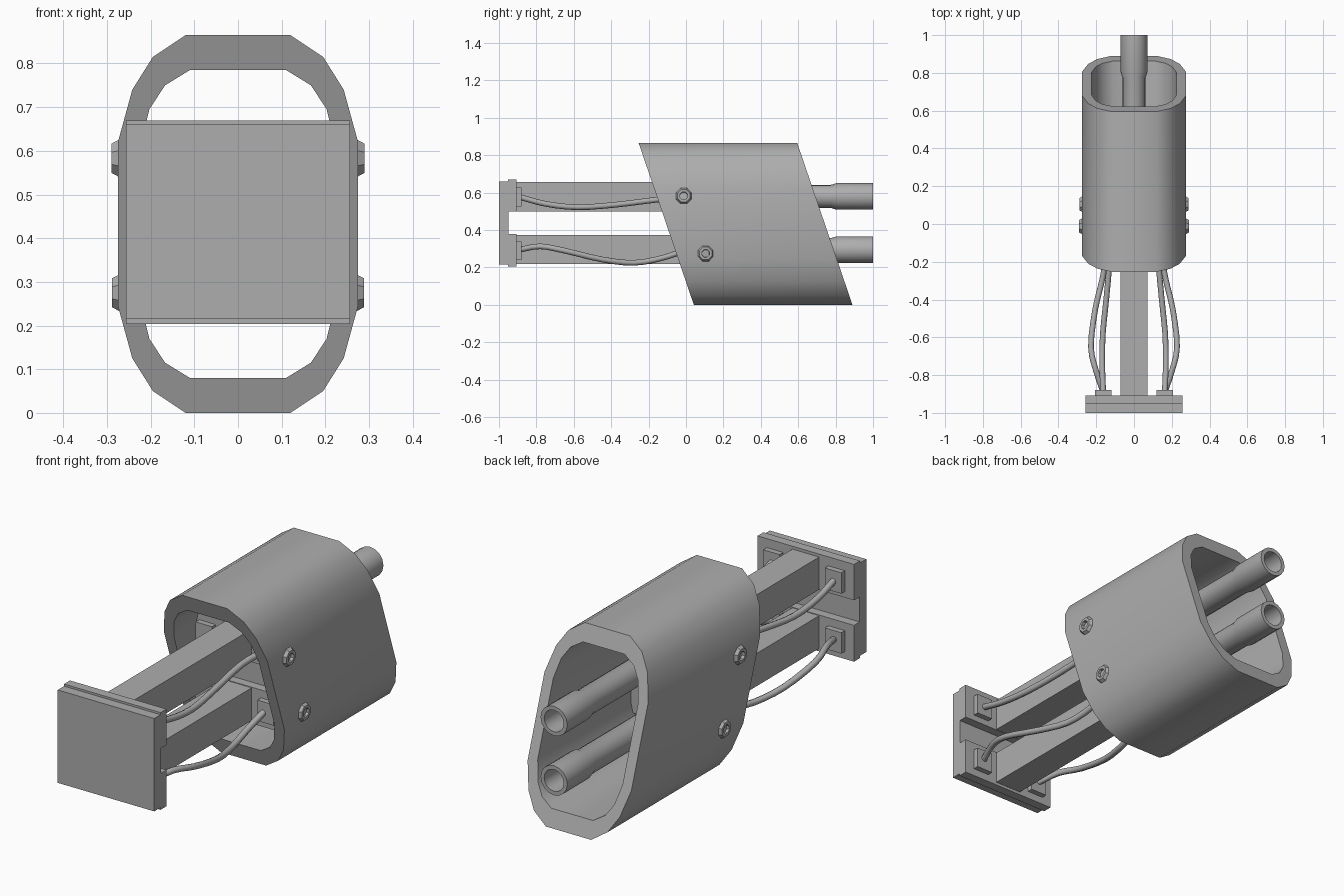
import bpy, bmesh, math
from mathutils import Vector

if "Cube" in bpy.data.objects:
    bpy.data.objects.remove(bpy.data.objects["Cube"])

grey = bpy.data.materials.new("dark_grey")
grey.diffuse_color = (0.42, 0.42, 0.42, 1)
grey.use_nodes = True
grey.node_tree.nodes["Principled BSDF"].inputs["Base Color"].default_value = grey.diffuse_color


def make(name, verts, faces, smooth=None):
    me = bpy.data.meshes.new(name)
    me.from_pydata(verts, [], faces)
    bm = bmesh.new()
    bm.from_mesh(me)
    bmesh.ops.recalc_face_normals(bm, faces=bm.faces)
    bm.to_mesh(me)
    bm.free()
    me.materials.append(grey)
    ob = bpy.data.objects.new(name, me)
    bpy.context.collection.objects.link(ob)
    if smooth:
        bpy.ops.object.select_all(action='DESELECT')
        ob.select_set(True)
        bpy.context.view_layer.objects.active = ob
        bpy.ops.object.shade_smooth_by_angle(angle=math.radians(smooth))
    return ob


def box(name, x, y, z):
    v = [(a, b, c) for a in x for b in y for c in z]
    f = [(0, 1, 3, 2), (4, 6, 7, 5), (0, 4, 5, 1), (2, 3, 7, 6), (0, 2, 6, 4), (1, 5, 7, 3)]
    return make(name, v, f)


def skin(name, rings, smooth=None, closed=False):
    """Join equal rings of points with quads; cap the ends unless closed."""
    n, m = len(rings[0]), len(rings)
    verts = [p for r in rings for p in r]
    faces = []
    for i in range(m if closed else m - 1):
        a, b = i * n, ((i + 1) % m) * n
        faces += [(a + j, a + (j + 1) % n, b + (j + 1) % n, b + j) for j in range(n)]
    if not closed:
        faces += [tuple(range(n)), tuple(range((m - 1) * n, m * n))]
    return make(name, verts, faces, smooth)


def ring(n, r, place, turn=0.0):
    return [place(r * math.cos(2 * math.pi * (i + turn) / n),
                  r * math.sin(2 * math.pi * (i + turn) / n)) for i in range(n)]


# Slanted hollow housing
MID = 0.4325


def outline(quarter):
    q = [(x, z - MID) for x, z in quarter]
    right = q + [(x, -z) for x, z in reversed(q)]
    return right + [(-x, z) for x, z in reversed(right)]


outer = outline([(0.12, 0.865), (0.195, 0.815), (0.242, 0.74), (0.275, 0.62)])
inner = outline([(0.11, 0.785), (0.167, 0.75), (0.203, 0.695), (0.225, 0.605)])


def slant(profile, y0):
    return [(x, y0 - 0.341 * (z + MID), z + MID) for x, z in profile]


skin("housing", [slant(outer, 0.042), slant(outer, 0.89),
                 slant(inner, 0.89), slant(inner, 0.042)], 40, closed=True)

# End plates: front one exposed, rear one inside the housing, facing each other
for tag, y, d, w in (("front", -1.0, 1, 0.256), ("inner", 0.095, -1, 0.235)):
    box(tag + "_plate", (-w, w), sorted((y, y + d * 0.05)), (0.215, 0.66))
    for level, z0, z1, zc in (("upper", 0.498, 0.67, 0.577), ("lower", 0.204, 0.378, 0.29)):
        box(f"{tag}_{level}_flange", (-w, w), sorted((y + d * 0.048, y + d * 0.093)), (z0, z1))
        for s in (-1, 1):
            box(f"{tag}_{level}_connector", sorted((s * 0.12, s * 0.207)),
                sorted((y + d * 0.09, y + d * 0.12)), (zc - 0.05, zc + 0.05))

# Square bars between the plates
box("upper_bar", (-0.071, 0.071), (-0.955, 0.05), (0.50, 0.656))
box("lower_bar", (-0.071, 0.071), (-0.955, 0.05), (0.218, 0.375))

# Rear tubes with flared, hollow ends
for level, zc in (("upper", 0.58), ("lower", 0.295)):
    steps = [(0.09, 0.062), (0.775, 0.062), (0.805, 0.071), (1.0, 0.071), (1.0, 0.052), (0.5, 0.052)]
    skin(level + "_tube", [ring(16, r, lambda a, b, y=y: (a, y, zc + b)) for y, r in steps], 35)


# Hanging cables, mirrored left and right
def cable(name, pts, s):
    pts = [Vector((x * s, y, z)) for x, y, z in pts]
    ext = [2 * pts[0] - pts[1]] + pts + [2 * pts[-1] - pts[-2]]
    path = []
    for i in range(1, len(ext) - 2):
        p0, p1, p2, p3 = ext[i - 1:i + 3]
        for k in range(3):
            t = k / 3
            path.append(0.5 * (2 * p1 + (p2 - p0) * t + (2 * p0 - 5 * p1 + 4 * p2 - p3) * t * t
                               + (3 * p1 - p0 - 3 * p2 + p3) * t ** 3))
    path.append(pts[-1])
    rings = []
    for i, p in enumerate(path):
        d = (path[min(i + 1, len(path) - 1)] - path[max(i - 1, 0)]).normalized()
        u = d.cross(Vector((0, 0, 1))).normalized()
        v = u.cross(d)
        rings.append(ring(8, 0.015, lambda a, b: tuple(p + u * a + v * b)))
    skin(name, rings, 50)


upper = [(0.163, -0.89, 0.577), (0.168, -0.75, 0.54), (0.165, -0.58, 0.522),
         (0.145, -0.38, 0.535), (0.128, -0.16, 0.562), (0.145, -0.01, 0.577)]
lower = [(0.163, -0.89, 0.295), (0.2, -0.78, 0.313), (0.228, -0.65, 0.29), (0.205, -0.45, 0.243),
         (0.165, -0.28, 0.225), (0.145, -0.13, 0.25), (0.15, -0.01, 0.29)]
for s, side in ((1, "right"), (-1, "left")):
    cable("upper_cable_" + side, upper, s)
    cable("lower_cable_" + side, lower, s)

    # Socket-head bolts on the housing sides
    for level, y, z, out in (("upper", -0.012, 0.583, 0.29), ("lower", 0.105, 0.275, 0.288)):
        steps = [(0.25, 0.046), (out - 0.017, 0.046), (out, 0.036), (out, 0.022), (out - 0.02, 0.02)]
        skin(f"{level}_bolt_{side}",
             [ring(8, r, lambda a, b, x=x: (s * x, y + a, z + b), 0.5) for x, r in steps])
